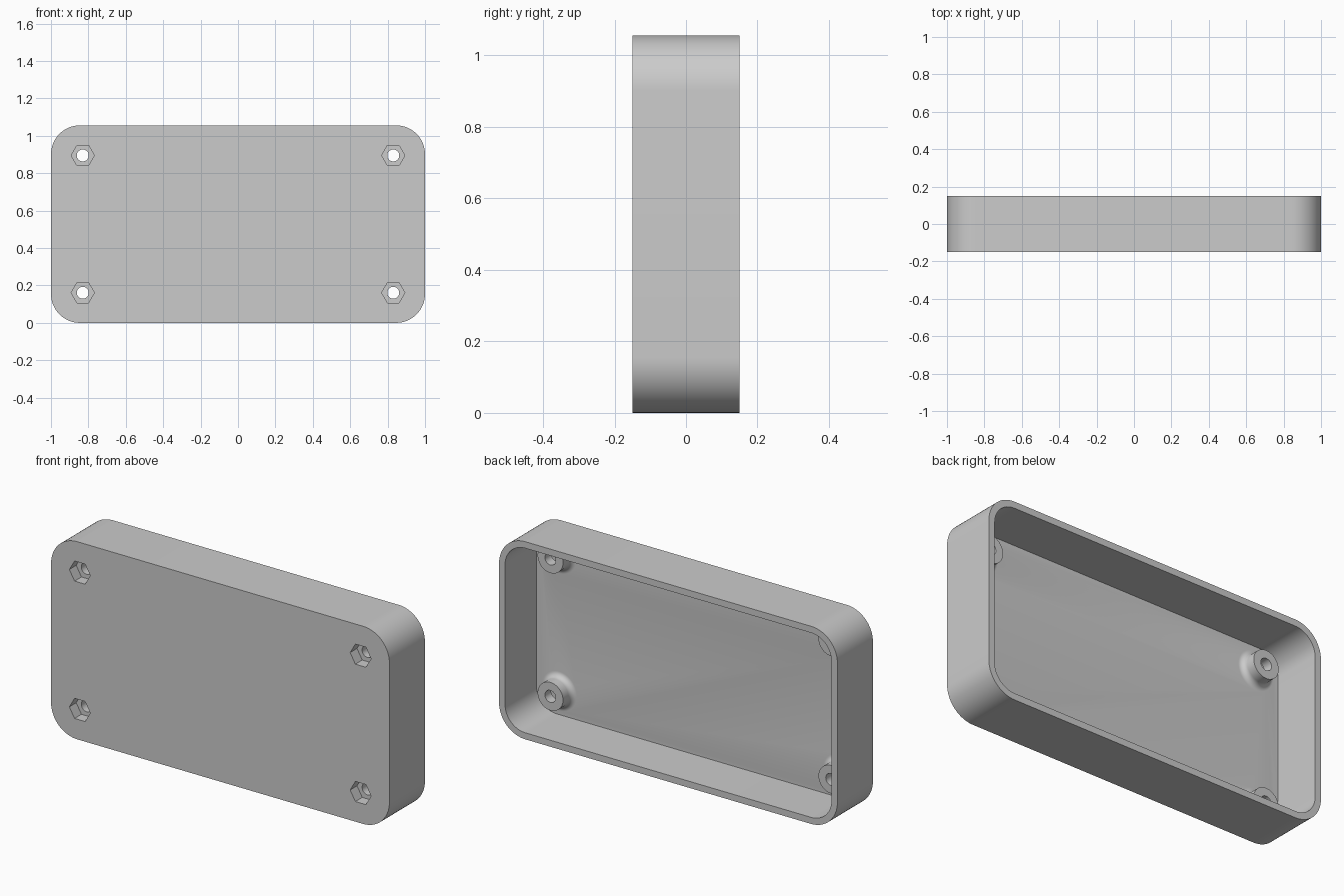
import bpy, bmesh
from math import sin, cos, pi, radians

WIDTH, HEIGHT, DEPTH = 2.0, 1.056, 0.30
WALL, CORNER = 0.035, 0.155
MID_Z = HEIGHT / 2
FRONT, BACK = -DEPTH / 2, DEPTH / 2
FLOOR = FRONT + WALL
BOSS_TOP = -0.04
BOSS_R, FILLET = 0.075, 0.03

cube = bpy.data.objects.get("Cube")
if cube:
    bpy.data.objects.remove(cube, do_unlink=True)

grey = bpy.data.materials.new("grey plastic")
grey.use_nodes = True
grey.diffuse_color = (0.6, 0.6, 0.6, 1)
grey.node_tree.nodes["Principled BSDF"].inputs["Base Color"].default_value = grey.diffuse_color


def rounded_rect(inset, steps=16):
    """Outline in x and z of the case, drawn in by an inset."""
    r = CORNER - inset
    cx, cz = WIDTH / 2 - CORNER, HEIGHT / 2 - CORNER
    pts = []
    for k, (sx, sz) in enumerate([(1, 1), (-1, 1), (-1, -1), (1, -1)]):
        for i in range(steps + 1):
            a = (k + i / steps) * pi / 2
            pts.append((sx * cx + r * cos(a), MID_Z + sz * cz + r * sin(a)))
    return pts


def polygon(x, z, r, sides):
    return [(x + r * cos(2 * pi * i / sides), z + r * sin(2 * pi * i / sides))
            for i in range(sides)]


def loft(name, sections):
    """Closed solid through matching outlines, each at its own y."""
    bm = bmesh.new()
    loops = [[bm.verts.new((x, y, z)) for x, z in outline] for outline, y in sections]
    n = len(loops[0])
    for a, b in zip(loops, loops[1:]):
        for i in range(n):
            j = (i + 1) % n
            bm.faces.new((a[i], a[j], b[j], b[i]))
    bm.faces.new(loops[0])
    bm.faces.new(loops[-1])
    bmesh.ops.recalc_face_normals(bm, faces=bm.faces[:])
    mesh = bpy.data.meshes.new(name)
    bm.to_mesh(mesh)
    bm.free()
    mesh.materials.append(grey)
    obj = bpy.data.objects.new(name, mesh)
    bpy.context.scene.collection.objects.link(obj)
    return obj


def combine(target, tool, operation):
    """Apply one boolean and discard its tool."""
    tool.hide_render = True
    mod = target.modifiers.new(tool.name, "BOOLEAN")
    mod.operation, mod.object, mod.solver = operation, tool, "EXACT"
    bpy.ops.object.select_all(action="DESELECT")
    bpy.context.view_layer.objects.active = target
    target.select_set(True)
    bpy.ops.object.modifier_apply(modifier=mod.name)
    bpy.data.objects.remove(tool, do_unlink=True)


# Open-backed shell
case = loft("case_shell", [(rounded_rect(0), FRONT), (rounded_rect(0), BACK)])
combine(case, loft("cavity", [(rounded_rect(WALL), FLOOR), (rounded_rect(WALL), BACK + 0.1)]),
        "DIFFERENCE")

# Screw bosses with filleted feet, nut pockets and through holes
for sx in (-1, 1):
    for sz in (-1, 1):
        x, z = sx * 0.83, MID_Z + sz * 0.367
        profile = [(BOSS_R + FILLET, FLOOR - 0.015)]
        for i in range(9):
            a = i / 8 * pi / 2
            profile.append((BOSS_R + FILLET * (1 - sin(a)), FLOOR + FILLET * (1 - cos(a))))
        profile.append((BOSS_R, BOSS_TOP))
        combine(case, loft("boss", [(polygon(x, z, r, 48), y) for r, y in profile]), "UNION")
        for name, r, sides, end in (("nut_pocket", 0.062, 6, -0.092), ("screw_hole", 0.032, 32, 0)):
            shape = polygon(x, z, r, sides)
            combine(case, loft(name, [(shape, FRONT - 0.05), (shape, end)]), "DIFFERENCE")

bpy.ops.object.shade_smooth_by_angle(angle=radians(30))
